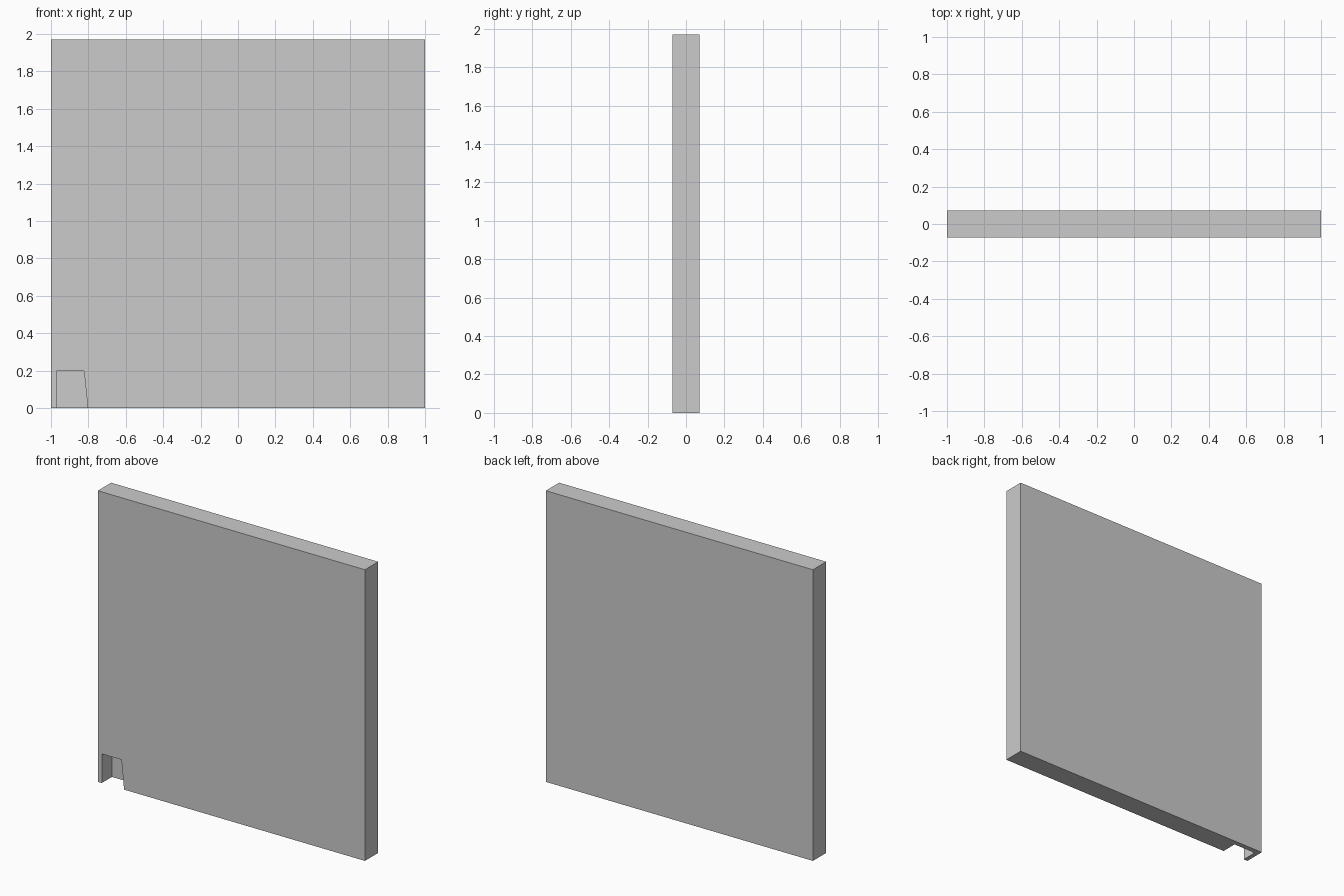
import bpy, bmesh

if "Cube" in bpy.data.objects:
    bpy.data.objects.remove(bpy.data.objects["Cube"])

W, H, HALF_T = 1.0, 1.97, 0.071


def prism(name, profile, y0, y1):
    """Extrude an (x, z) profile from y0 to y1."""
    bm = bmesh.new()
    face = bm.faces.new([bm.verts.new((x, y0, z)) for x, z in profile])
    ext = bmesh.ops.extrude_face_region(bm, geom=[face])
    verts = [v for v in ext["geom"] if isinstance(v, bmesh.types.BMVert)]
    bmesh.ops.translate(bm, verts=verts, vec=(0, y1 - y0, 0))
    bmesh.ops.recalc_face_normals(bm, faces=bm.faces)
    mesh = bpy.data.meshes.new(name)
    bm.to_mesh(mesh)
    bm.free()
    obj = bpy.data.objects.new(name, mesh)
    bpy.context.collection.objects.link(obj)
    return obj


# Upright slab
panel = prism("wall_panel", [(-W, 0), (W, 0), (W, H), (-W, H)], -HALF_T, HALF_T)

# Notch in the lower left front corner, with one slanted side and a thin back wall
# (the cutter overshoots the slab below and in front)
cutter = prism("notch_cutter",
               [(-0.97, -0.2), (-0.783, -0.2), (-0.823, 0.197), (-0.97, 0.197)],
               -0.2, 0.037)
cutter.hide_render = True

cut = panel.modifiers.new("notch", 'BOOLEAN')
cut.operation = 'DIFFERENCE'
cut.solver = 'EXACT'
cut.object = cutter

# Apply the cut and discard the helper
bpy.context.view_layer.objects.active = panel
panel.select_set(True)
bpy.ops.object.modifier_apply(modifier=cut.name)
bpy.data.objects.remove(cutter)
